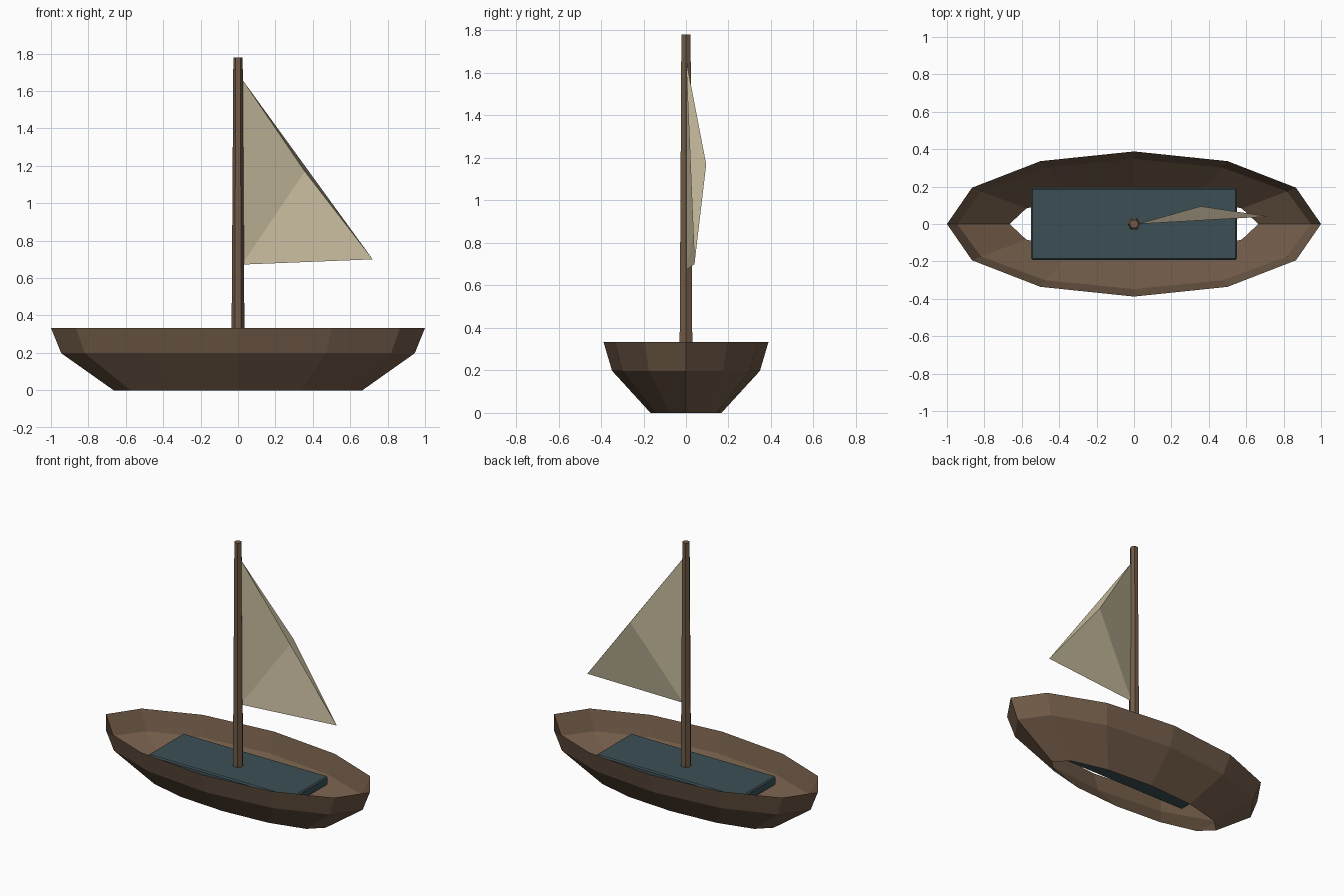
import bpy, bmesh
from math import cos, sin, pi

if "Cube" in bpy.data.objects:
    bpy.data.objects.remove(bpy.data.objects["Cube"])


def material(name, rgb):
    m = bpy.data.materials.new(name)
    m.diffuse_color = (*rgb, 1)
    m.use_nodes = True
    m.node_tree.nodes["Principled BSDF"].inputs["Base Color"].default_value = m.diffuse_color
    return m


def add_object(name, bm, mat):
    mesh = bpy.data.meshes.new(name)
    bm.to_mesh(mesh)
    bm.free()
    mesh.materials.append(mat)
    ob = bpy.data.objects.new(name, mesh)
    bpy.context.collection.objects.link(ob)
    return ob


def ring(bm, rx, ry, z, n):
    return [bm.verts.new((rx * cos(2 * pi * i / n), ry * sin(2 * pi * i / n), z))
            for i in range(n)]


def loft(bm, sections, n, caps):
    """Skin stacked elliptical sections (rx, ry, z) with n sides."""
    rings = [ring(bm, *s, n) for s in sections]
    for a, b in zip(rings, rings[1:]):
        for i in range(n):
            j = (i + 1) % n
            bm.faces.new((a[i], a[j], b[j], b[i]))
    if caps:
        bm.faces.new(rings[0][::-1])
        bm.faces.new(rings[-1])


wood = material("wood", (0.165, 0.105, 0.065))
teal = material("deck_paint", (0.045, 0.078, 0.09))
canvas = material("canvas", (0.55, 0.48, 0.33))

# Hull: open twelve-sided shell, flaring upward
bm = bmesh.new()
loft(bm, [(0.665, 0.167, 0), (0.945, 0.348, 0.198), (1.0, 0.388, 0.333)], 12, False)
add_object("hull", bm, wood)

# Deck: thin bevelled slab inside the hull
bm = bmesh.new()
bmesh.ops.create_cube(bm, size=1)
for v in bm.verts:
    v.co = (v.co.x * 1.1, v.co.y * 0.385, v.co.z * 0.06 + 0.22)
bmesh.ops.bevel(bm, geom=bm.edges[:], offset=0.008, segments=1, affect='EDGES')
add_object("deck", bm, teal)

# Mast: tapered hexagonal pole
bm = bmesh.new()
loft(bm, [(0.035, 0.035, 0.22), (0.025, 0.025, 1.78)], 6, True)
add_object("mast", bm, wood)

# Sail: single sheet of three triangles meeting at the belly point
bm = bmesh.new()
head, tack, clew, belly = [bm.verts.new(p) for p in (
    (0.02, 0, 1.665), (0.02, 0, 0.672), (0.72, 0.04, 0.70), (0.357, 0.095, 1.17))]
for a, b in ((head, tack), (tack, clew), (clew, head)):
    bm.faces.new((a, b, belly))
add_object("sail", bm, canvas)
